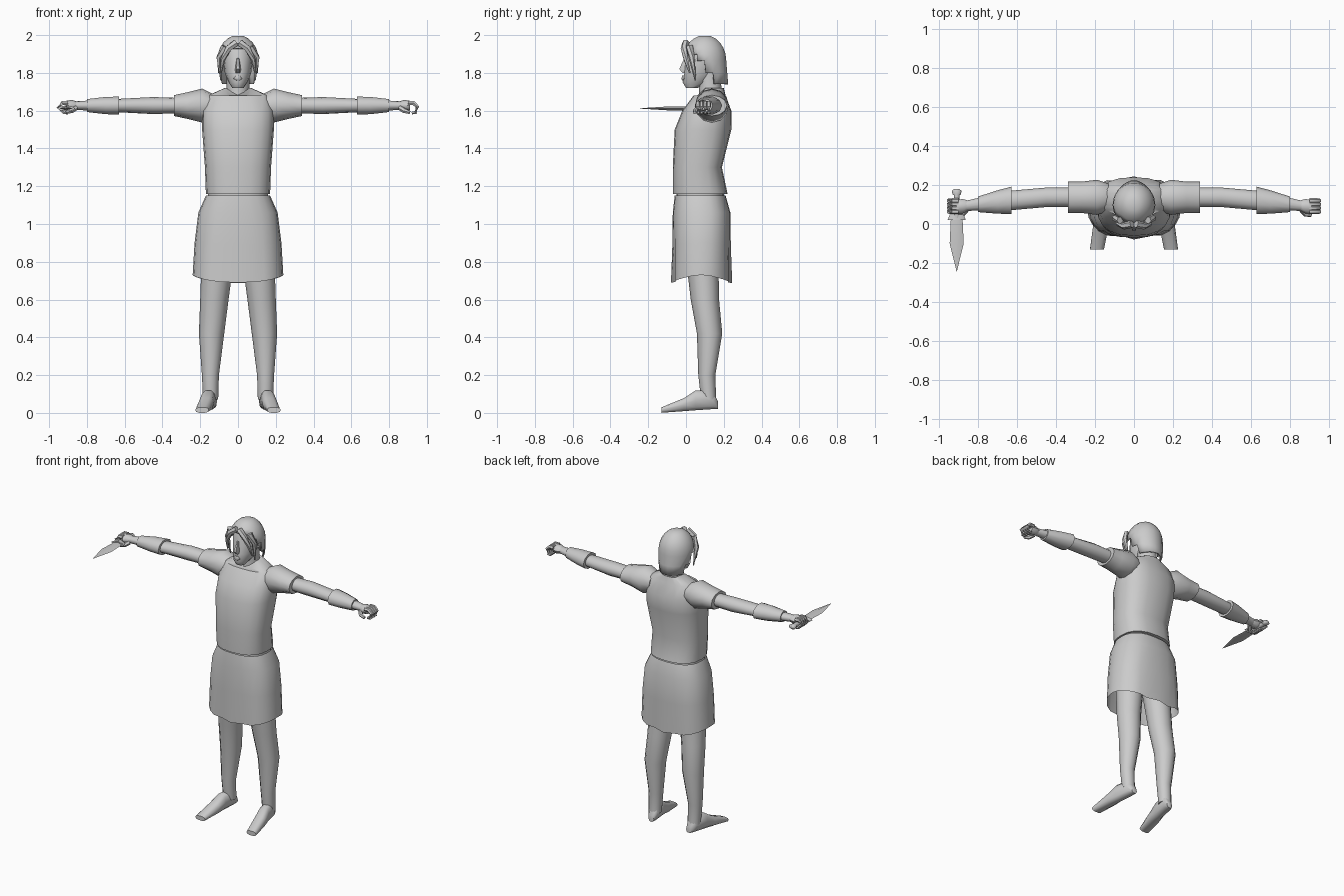
import bpy
import bmesh
import math
from mathutils import Vector

cube = bpy.data.objects.get("Cube")
if cube:
    bpy.data.objects.remove(cube, do_unlink=True)

grey = bpy.data.materials.new("light grey")
grey.use_nodes = True
colour = (0.6, 0.6, 0.6, 1)
grey.diffuse_color = colour
grey.node_tree.nodes["Principled BSDF"].inputs["Base Color"].default_value = colour


def finish(name, bm):
    """Turn a bmesh into a named, softly shaded object."""
    bmesh.ops.recalc_face_normals(bm, faces=bm.faces)
    mesh = bpy.data.meshes.new(name)
    bm.to_mesh(mesh)
    bm.free()
    mesh.materials.append(grey)
    obj = bpy.data.objects.new(name, mesh)
    bpy.context.collection.objects.link(obj)
    bpy.ops.object.select_all(action='DESELECT')
    obj.select_set(True)
    bpy.context.view_layer.objects.active = obj
    bpy.ops.object.shade_smooth_by_angle(angle=math.radians(50))
    return obj


def loft(name, sections, across, upward, sides=12, power=2, caps=True, shape=None, keep=None):
    """Skin sections given as (centre, half size across, half size upward)."""
    bm = bmesh.new()
    loops = []
    for centre, wide, tall in sections:
        loop = []
        for step in range(sides):
            angle = math.tau * step / sides
            c, s = math.cos(angle), math.sin(angle)
            c = math.copysign(abs(c) ** (2 / power), c)
            s = math.copysign(abs(s) ** (2 / power), s)
            point = Vector(centre) + Vector(across) * wide * c + Vector(upward) * tall * s
            if shape:
                shape(point)
            loop.append(bm.verts.new(point))
        loops.append(loop)
    for low, high in zip(loops, loops[1:]):
        for step in range(sides):
            following = (step + 1) % sides
            bm.faces.new((low[step], low[following], high[following], high[step]))
    if caps:
        bm.faces.new(loops[0])
        bm.faces.new(loops[-1])
    if keep:
        unwanted = [face for face in bm.faces if not keep(face.calc_center_median())]
        bmesh.ops.delete(bm, geom=unwanted, context='FACES')
    return finish(name, bm)


X, Y, Z = Vector((1, 0, 0)), Vector((0, 1, 0)), Vector((0, 0, 1))


def upright(name, rings, **options):
    """Loft a symmetrical part from (height, half width, front, back)."""
    sections = [((0, (front + back) / 2, height), half, (back - front) / 2)
                for height, half, front, back in rings]
    return loft(name, sections, X, Y, **options)


def tube(name, points, radius, tip, sign):
    """Sweep a six-sided section along a short path, tapering to the tip."""
    bm = bmesh.new()
    path = [Vector((x * sign, y, z)) for x, y, z in points]
    last = len(path) - 1
    loops = []
    for index, point in enumerate(path):
        tangent = path[min(index + 1, last)] - path[max(index - 1, 0)]
        turn = tangent.to_track_quat('Z', 'Y')
        size = radius + (tip - radius) * (index / last) ** 2
        corners = [Vector((math.cos(math.tau * k / 6), math.sin(math.tau * k / 6), 0))
                   for k in range(6)]
        loops.append([bm.verts.new(point + turn @ corner * size) for corner in corners])
    for low, high in zip(loops, loops[1:]):
        for k in range(6):
            bm.faces.new((low[k - 1], low[k], high[k], high[k - 1]))
    bm.faces.new(loops[0])
    bm.faces.new(loops[-1])
    return finish(name, bm)


# Tunic body, with the neckline dipping at the front
def neckline(point):
    if point.z > 1.69 and point.y < 0.1:
        point.z -= 0.04


upright("tunic_body", [
    (1.16, 0.17, -0.07, 0.22),
    (1.3, 0.175, -0.07, 0.19),
    (1.5, 0.19, -0.06, 0.24),
    (1.6, 0.19, -0.02, 0.24),
    (1.68, 0.16, 0.04, 0.21),
    (1.72, 0.07, 0.06, 0.2)], sides=20, power=2.5, shape=neckline)


# Skirt, its hem hanging lower in front and behind with soft folds
def hem(point):
    low = max(0, (0.95 - point.z) / 0.22)
    reach = (point.y - 0.08) / 0.16
    point.z -= 0.045 * low * reach ** 2
    point.y += 0.01 * low * reach * math.cos(point.x * 40)


upright("skirt", [
    (0.73, 0.24, -0.07, 0.235),
    (0.9, 0.23, -0.07, 0.235),
    (1.06, 0.21, -0.07, 0.235),
    (1.15, 0.17, -0.06, 0.21)], sides=24, power=2.5, caps=False, shape=hem)
upright("waist", [(z, 0.16, -0.05, 0.2) for z in (1.1, 1.2)], sides=20, power=2.5)

# Neck and head
upright("neck", [
    (1.64, 0.07, 0.06, 0.2),
    (1.7, 0.06, 0.07, 0.19),
    (1.8, 0.06, 0.06, 0.18)])
upright("face", [
    (1.72, 0.03, 0, 0.06),
    (1.75, 0.05, -0.02, 0.13),
    (1.8, 0.07, -0.01, 0.16),
    (1.9, 0.08, 0, 0.19),
    (1.95, 0.07, 0.02, 0.18)], sides=14)
upright("nose", [
    (1.8, 0.015, -0.02, 0.02),
    (1.82, 0.015, -0.04, 0.02),
    (1.88, 0.007, -0.01, 0.02)], sides=6)
upright("mouth", [
    (1.76, 0.014, -0.02, 0.01),
    (1.77, 0.024, -0.024, 0.01),
    (1.785, 0.014, -0.02, 0.01)], sides=8)


# Hair shell: a dome over straight sides, open at the face
def hair_ring(turn):
    spread = math.cos(turn)
    return (1.865 + 0.135 * math.sin(turn), 0.11 * spread,
            0.1 - 0.12 * spread, 0.1 + 0.115 * spread)


def off_face(centre):
    return centre.z > 1.92 or centre.y > 0.03 + (1.92 - centre.z) * 0.7


dome = [hair_ring(math.radians(15 * step)) for step in range(6)]
hair = upright("hair", [(1.74, 0.09, 0, 0.225), (1.8, 0.105, -0.01, 0.22)] + dome,
               sides=18, keep=lambda c: c.z > 1.745 and off_face(c))
hair.modifiers.new("thickness", 'SOLIDIFY').thickness = 0.01


# Arms taper along a shared centre line that bends forward past the elbow
def arm_part(name, sign, rings, sides=12):
    sections = []
    for x, deep, tall in rings:
        forward = max(0, x - 0.5) * 0.12
        sections.append(((x * sign, 0.137 - forward, 1.627), deep, tall))
    return loft(name, sections, Y, Z, sides=sides)


for side, sign in (("left", 1), ("right", -1)):
    # Loose locks framing the face
    tube(side + "_brow_lock", [(0.01, 0, 1.96), (0.05, -0.01, 1.93), (0.08, 0, 1.87),
                               (0.09, 0.02, 1.8)], 0.02, 0.004, sign)
    tube(side + "_temple_lock", [(0.07, 0.02, 1.94), (0.1, 0.03, 1.88),
                                 (0.09, 0.05, 1.76)], 0.02, 0.004, sign)

    # Sleeve, bare arm, bracer and palm
    arm_part(side + "_sleeve", sign, [
        (0.13, 0.07, 0.06), (0.19, 0.09, 0.09), (0.27, 0.08, 0.07), (0.34, 0.08, 0.055)])
    arm_part(side + "_arm", sign, [
        (0.3, 0.05, 0.04), (0.45, 0.05, 0.045), (0.64, 0.05, 0.035), (0.87, 0.025, 0.022)])
    arm_part(side + "_bracer", sign, [
        (0.63, 0.07, 0.05), (0.7, 0.06, 0.048), (0.8, 0.04, 0.036)], 10)
    arm_part(side + "_palm", sign, [
        (0.85, 0.025, 0.02), (0.88, 0.037, 0.03), (0.91, 0.036, 0.025)], 8)

    # Fingers curl round an opening; the gripping hand closes tighter
    curl = 0.92 if sign > 0 else 0.9
    for number in range(4):
        y = 0.063 + number * 0.019
        tube(f"{side}_finger_{number}", [
            (0.9, y, 1.64), (0.93, y, 1.64), (0.95, y, 1.62),
            (curl + 0.02, y, 1.59), (curl, y, 1.587)], 0.013, 0.008, sign)
    tube(side + "_thumb", [(0.86, 0.075, 1.615), (0.88, 0.05, 1.6), (0.91, 0.045, 1.59)],
         0.015, 0.009, sign)

    # Leg from ankle to thigh
    leg = [(0.07, 0.145, 0.12, 0.04), (0.2, 0.146, 0.11, 0.045), (0.42, 0.14, 0.125, 0.067),
           (0.6, 0.125, 0.1, 0.075), (0.9, 0.1, 0.08, 0.09)]
    loft(side + "_leg", [((x * sign, y, z), r, r) for z, x, y, r in leg], X, Y)

    # Foot from heel to toe, turned slightly outward
    foot = []
    for along, wide, top in ((0, 0.02, 0.06), (0.1, 0.035, 0.12), (0.4, 0.036, 0.12),
                             (0.6, 0.04, 0.08), (1, 0.036, 0.03)):
        sole = 0.02 * (1 - along)
        centre = ((0.14 + 0.05 * along) * sign, 0.17 - 0.3 * along, (top + sole) / 2)
        foot.append((centre, wide, (top - sole) / 2))
    loft(side + "_foot", foot, X, Z, sides=10, power=2.6)


# Dagger held in the right hand, pointing forward
def dagger_part(name, rings, sides=8):
    return loft(name, [((-0.91, y, 1.612), wide, tall) for y, wide, tall in rings],
                X, Z, sides=sides)


dagger_part("dagger_blade", [
    (0.03, 0.03, 0.01), (-0.1, 0.036, 0.01), (-0.243, 0.001, 0.001)], 4)
dagger_part("dagger_guard", [(0.05, 0.035, 0.012), (0.02, 0.047, 0.014)])
dagger_part("dagger_grip", [(y, 0.015, 0.015) for y in (0.16, 0.03)])
dagger_part("dagger_pommel", [
    (0.18, 0.012, 0.01), (0.17, 0.026, 0.016), (0.15, 0.02, 0.014)])
